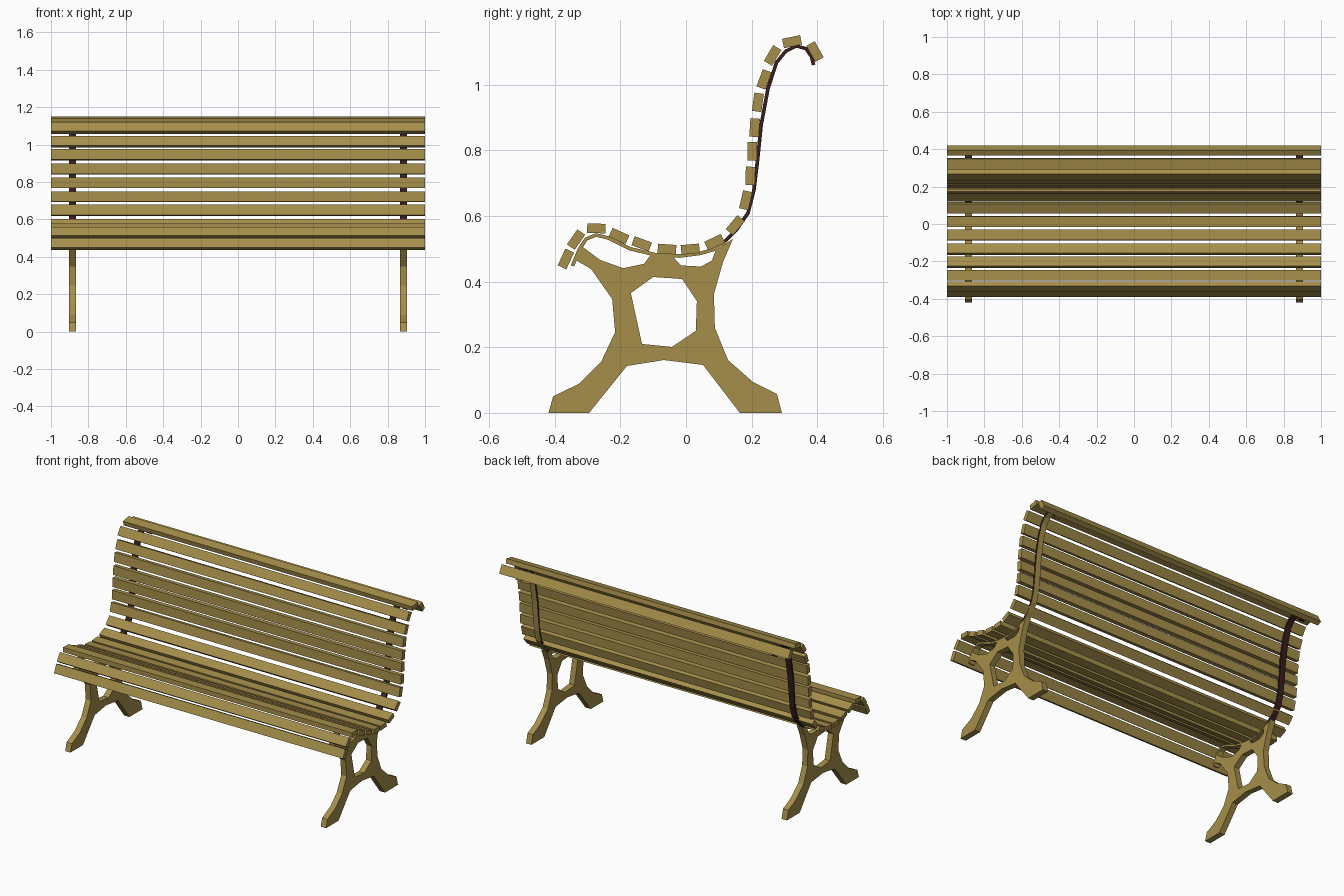
import bpy, bmesh, math
from mathutils import Matrix, Vector

if "Cube" in bpy.data.objects:
    bpy.data.objects.remove(bpy.data.objects["Cube"])


def material(name, rgb):
    m = bpy.data.materials.new(name)
    m.diffuse_color = (*rgb, 1)
    m.use_nodes = True
    m.node_tree.nodes["Principled BSDF"].inputs["Base Color"].default_value = m.diffuse_color
    return m


OLIVE = material("olive wood", (0.38, 0.275, 0.07))
BROWN = material("dark brown iron", (0.038, 0.014, 0.011))


def finish(bm, name, *mats):
    bmesh.ops.recalc_face_normals(bm, faces=bm.faces[:])
    me = bpy.data.meshes.new(name)
    bm.to_mesh(me)
    bm.free()
    for m in mats:
        me.materials.append(m)
    ob = bpy.data.objects.new(name, me)
    bpy.context.collection.objects.link(ob)
    return ob


# units below are hundredths: y, z
def slat(i, y, z, angle):
    bm = bmesh.new()
    mat = (Matrix.Translation((0, y / 100, z / 100))
           @ Matrix.Rotation(math.radians(angle), 4, 'X')
           @ Matrix.Diagonal((2, 0.056, 0.029, 1)))
    bmesh.ops.create_cube(bm, size=1, matrix=mat)
    finish(bm, f"slat_{i:02d}", OLIVE)


def plate(name, loops, x, width, *mats):
    """Extrude a y-z outline (with optional holes) along x."""
    bm = bmesh.new()
    edges = []
    for loop in loops:
        vs = [bm.verts.new((x - width / 2, y / 100, z / 100)) for y, z in loop]
        edges += [bm.edges.new((vs[k], vs[k - 1])) for k in range(len(vs))]
    bmesh.ops.triangle_fill(bm, use_beauty=True, edges=edges)
    out = bmesh.ops.extrude_face_region(bm, geom=bm.faces[:], use_keep_orig=True)
    new = [v for v in out["geom"] if isinstance(v, bmesh.types.BMVert)]
    bmesh.ops.translate(bm, verts=new, vec=(width, 0, 0))
    bmesh.ops.dissolve_limit(bm, angle_limit=0.01, verts=bm.verts[:], edges=bm.edges[:])
    return finish(bm, name, *mats)


def strip(name, path, x, *mats):
    """Thin flat bar following a y-z path."""
    pts = [Vector(p) for p in path]
    a, b = [], []
    for k, p in enumerate(pts):
        t = (pts[min(k + 1, len(pts) - 1)] - pts[max(k - 1, 0)]).normalized()
        n = Vector((-t.y, t.x)) * 0.55
        a.append(p + n)
        b.append(p - n)
    return plate(name, [a + b[::-1]], x, 0.037, *mats)


# seat and back slats: y, z, tilt
SLATS = [(-36.6, 46.9, 65), (-33.5, 52.8, 55), (-27.3, 56.2, -1), (-20.4, 53.9, -24),
         (-13.5, 51.5, -20), (-5.8, 49.9, -4), (1.3, 49.9, 5), (8.7, 52, 25),
         (15, 57.2, 50), (18.2, 64.8, 77), (19.6, 72.2, 88), (20.2, 79.7, 89),
         (20.9, 86.9, 86), (21.9, 94.6, 82), (23.8, 101.6, 70), (26.4, 108.9, 59),
         (32.3, 113.1, 12), (39.3, 110.1, -61)]
for i, s in enumerate(SLATS):
    slat(i + 1, *s)

# leg frame profile and its opening
LEG = [(-41.9, 0), (-40.5, 5), (-32.6, 8.9), (-25.9, 15.5), (-21.6, 24.6), (-22.5, 34.7),
       (-28.9, 43.8), (-34.3, 47), (-31.8, 50.8), (-26.2, 46.6), (-19.2, 44.1), (-12.8, 45.4),
       (-10.7, 48.2), (-4, 47.6), (-1.5, 44.9), (4.6, 44.6), (7.9, 46.4), (9.1, 49.7),
       (14.3, 53), (11.3, 46), (8.5, 36.2), (8.8, 25.9), (12.8, 16.1), (20.4, 9.4),
       (27.7, 5.8), (29.2, 0), (16.4, 0), (5.2, 14.6), (-6.7, 16.1), (-18, 14.3), (-29.5, 0)]
HOLE = [(-10, 41.4), (-1.2, 40.8), (3.3, 34.1), (3, 25), (-4.3, 20.1), (-13.4, 21), (-16.8, 36.5)]

# curved bars carrying the slats
SEAT = [(-34.6, 44.8), (-32.4, 50), (-30.4, 53), (-27.4, 54.2), (-23.7, 53.3), (-17, 50),
        (-9.4, 48.2), (-1.8, 47.8), (4.3, 48.6), (8.5, 49.8), (11.8, 52.2)]
BACK = [(11.8, 52.2), (15.5, 56), (18.9, 60.9), (20.7, 67.9), (21.8, 77), (22.9, 87.7),
        (25, 98.9), (27.6, 106.8), (30.4, 110.2), (33.6, 111.8), (36.5, 111), (38.2, 108.6),
        (38.9, 106)]

for side, x in (("left", -0.884), ("right", 0.884)):
    plate(f"leg_frame_{side}", [LEG, HOLE], x, 0.037, OLIVE)
    strip(f"seat_bar_{side}", SEAT, x, OLIVE)
    bar = strip(f"back_bar_{side}", BACK, x, BROWN, OLIVE)
    # rear face of the right bar is olive
    if side == "right":
        for f in bar.data.polygons:
            if abs(f.normal.x) < 0.5 and (f.normal.y > 0.3 or f.normal.z < -0.5):
                f.material_index = 1
